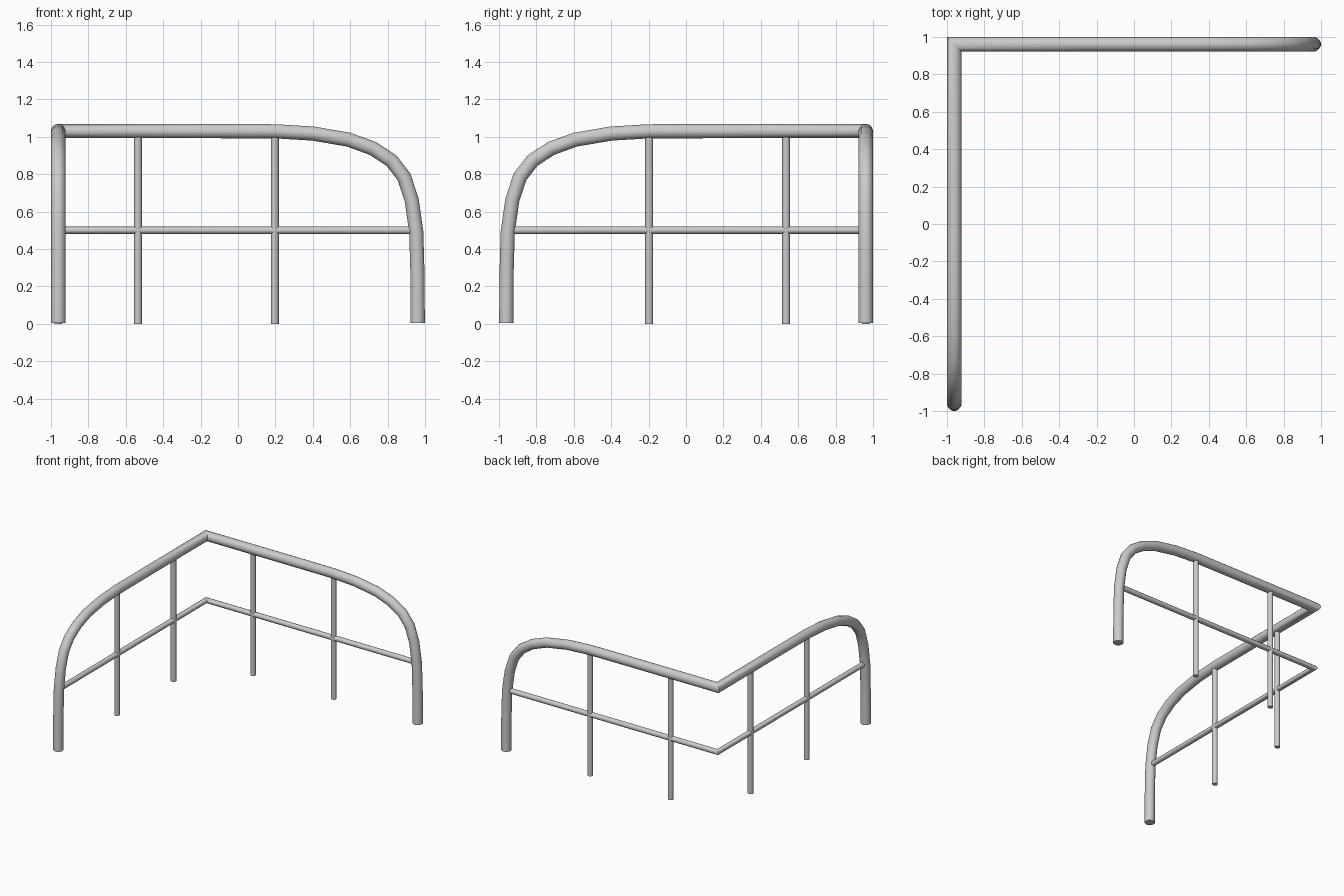
import bpy
import bmesh
import math
from mathutils import Vector

cube = bpy.data.objects.get("Cube")
if cube:
    bpy.data.objects.remove(cube, do_unlink=True)

metal = bpy.data.materials.new("grey_metal")
metal.use_nodes = True
colour = (0.6, 0.6, 0.6, 1.0)
metal.diffuse_color = colour
metal.node_tree.nodes["Principled BSDF"].inputs["Base Color"].default_value = colour


def tube(name, path, radius, sides):
    """Sweep a round section along a path with mitred joints and capped ends."""
    pts = [Vector(p) for p in path]
    dirs = [(b - a).normalized() for a, b in zip(pts, pts[1:])]
    side = dirs[0].orthogonal().normalized()
    up = dirs[0].cross(side)
    bm = bmesh.new()
    angles = [math.tau * (i + 0.5) / sides for i in range(sides)]
    ring = [pts[0] + radius * (math.cos(a) * side + math.sin(a) * up) for a in angles]
    rings = [[bm.verts.new(p) for p in ring]]
    for i, d in enumerate(dirs):
        after = dirs[min(i + 1, len(dirs) - 1)]
        normal = (d + after).normalized()
        # Slide the section along the segment onto the mitre plane
        ring = [p + d * ((pts[i + 1] - p).dot(normal) / d.dot(normal)) for p in ring]
        rings.append([bm.verts.new(p) for p in ring])
    for a, b in zip(rings, rings[1:]):
        for j in range(sides):
            k = (j + 1) % sides
            bm.faces.new((a[j], a[k], b[k], b[j]))
    bm.faces.new(rings[0][::-1])
    bm.faces.new(rings[-1])
    bmesh.ops.recalc_face_normals(bm, faces=bm.faces)
    mesh = bpy.data.meshes.new(name)
    bm.to_mesh(mesh)
    bm.free()
    mesh.materials.append(metal)
    obj = bpy.data.objects.new(name, mesh)
    bpy.context.collection.objects.link(obj)
    bpy.ops.object.select_all(action="DESELECT")
    bpy.context.view_layer.objects.active = obj
    obj.select_set(True)
    bpy.ops.object.shade_smooth_by_angle(angle=math.radians(40))
    return obj


EDGE = 0.961
TOP = 1.03


def back(u, z):
    return (u, EDGE, z)


def flank(u, z):
    return (-EDGE, -u, z)


# Top rail: each arm bends down into a leg, and the arms meet at the corner
bend = [(EDGE, 0.005), (0.96, 0.25), (0.953, 0.49), (0.929, 0.66), (0.888, 0.785),
        (0.82, 0.873), (0.72, 0.938), (0.59, 0.985), (0.4, 1.017), (0.2, 1.029),
        (-0.2, TOP)]
rail = [back(*p) for p in bend] + [back(-EDGE, TOP)] + [flank(*p) for p in reversed(bend)]
tube("top_rail", rail, 0.0385, 16)

# Middle rail running from leg to leg around the corner
tube("middle_rail", [back(0.95, 0.5), back(-EDGE, 0.5), flank(0.95, 0.5)], 0.021, 12)

# Upright bars under each arm
for arm, place in (("back", back), ("right", flank)):
    for label, u in (("inner", -0.535), ("outer", 0.197)):
        tube(f"{arm}_{label}_bar", [place(u, 0), place(u, 1.02)], 0.021, 12)
